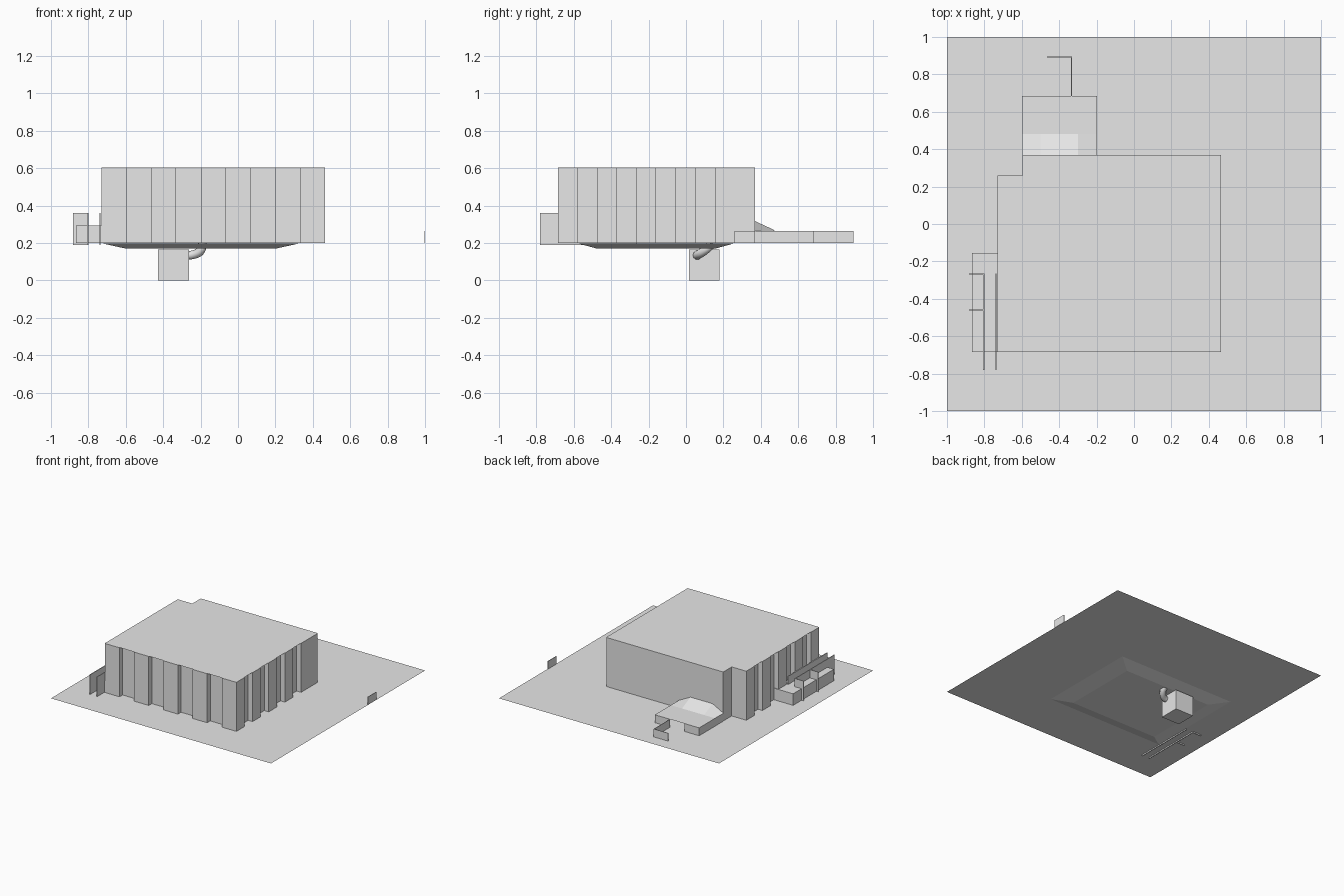
import bpy

cube = bpy.data.objects.get("Cube")
if cube:
    bpy.data.objects.remove(cube, do_unlink=True)

grey = bpy.data.materials.new("plain grey")
grey.use_nodes = True
colour = (0.8, 0.8, 0.8, 1)
grey.diffuse_color = colour
grey.node_tree.nodes["Principled BSDF"].inputs["Base Color"].default_value = colour

GROUND, ROOF, DECK = 0.2, 0.605, 0.265
WEST, EAST, SOUTH, NORTH = -0.73, 0.465, -0.685, 0.37


def mesh(name, verts, faces):
    data = bpy.data.meshes.new(name)
    data.from_pydata(verts, [], faces)
    data.materials.append(grey)
    obj = bpy.data.objects.new(name, data)
    bpy.context.collection.objects.link(obj)
    return obj


def loft(name, low, z0, high, z1):
    """Closed solid between two outlines with equal point counts."""
    n = len(low)
    verts = [(x, y, z0) for x, y in low] + [(x, y, z1) for x, y in high]
    sides = [(i, (i + 1) % n, n + (i + 1) % n, n + i) for i in range(n)]
    return mesh(name, verts, sides + [tuple(reversed(range(n))), tuple(range(n, 2 * n))])


def rect(x0, x1, y0, y1):
    return [(x0, y0), (x1, y0), (x1, y1), (x0, y1)]


def box(name, x0, x1, y0, y1, z0, z1):
    r = rect(x0, x1, y0, y1)
    return loft(name, r, z0, r, z1)


def sheet(name, outline, z):
    return mesh(name, [(x, y, z) for x, y in outline], [tuple(range(len(outline)))])


# Ground sheet
sheet("ground_sheet", rect(-1, 1, -1, 1), GROUND)

# Hall walls: pilasters alternate with shallow recesses on three sides
recess = 0.04
step_x, step_y = (EAST - WEST) / 9, 0.105
xs = [WEST + step_x * k for k in range(10)]
ys = [SOUTH + step_y * k for k in range(10)]


def bays(values):
    """Positions along a wall with inward offsets, corners left out."""
    out = []
    for k, v in enumerate(values[1:-1], 1):
        out += [(v, 0), (v, recess)] if k % 2 else [(v, recess), (v, 0)]
    return out


outline = [(WEST, SOUTH)]
outline += [(x, SOUTH + d) for x, d in bays(xs)]
outline += [(EAST, SOUTH)]
outline += [(EAST - d, y) for y, d in bays(ys)]
outline += [(EAST, NORTH), (xs[1], NORTH), (xs[1], ys[-1]), (WEST, ys[-1])]
outline += [(WEST + d, y) for y, d in reversed(bays(ys))]
loft("hall_walls", outline, GROUND, outline, ROOF - 0.002)

# Flat roof with a notched corner
sheet("roof", [(WEST, SOUTH), (EAST, SOUTH), (EAST, NORTH), (xs[1], NORTH),
               (xs[1], ys[-1]), (WEST, ys[-1])], ROOF)

# Shallow tapered basin beneath the hall
loft("basin", rect(xs[1], xs[7], ys[2], ys[8]), 0.17,
     rect(xs[0], xs[8], ys[1], ys[9]), GROUND - 0.001)

# Rear deck with an opening in its back wall
deck_x = [xs[k] for k in (1, 2, 3, 4)]
back = 0.685
sheet("deck_top", rect(deck_x[0], deck_x[3], NORTH, back), DECK)
for i, x in enumerate((deck_x[0], deck_x[3])):
    box(f"deck_side_{i}", x - 0.002, x + 0.002, NORTH, back, GROUND, DECK)
for i in (0, 2):
    box(f"deck_back_{i}", deck_x[i], deck_x[i + 1], back - 0.004, back, GROUND, DECK)

# Entry screen behind the deck
box("entry_screen", deck_x[1], deck_x[2], 0.891, 0.895, GROUND, DECK)
box("entry_side", deck_x[2] - 0.004, deck_x[2], back, 0.895, GROUND, DECK)

# Hipped slope where the deck meets the hall
slope_x = (-0.6, -0.5, -0.3, -0.2)
ridge = [(x, NORTH, z) for x, z in zip(slope_x, (DECK, 0.317, 0.317, DECK))]
foot = [(x, 0.48, DECK + 0.001) for x in slope_x]
mesh("deck_slope", ridge + foot, [(i + 1, i, i + 4, i + 5) for i in range(3)])

# Small free panel on the ground's edge
box("edge_panel", 0.996, 1, 0.26, 0.37, GROUND, DECK)

# Loading dock with fins
box("loading_dock", -0.865, WEST + recess, SOUTH, -0.155, GROUND, 0.295)
for i, x in enumerate((-0.803, -0.738)):
    box(f"dock_fin_{i}", x - 0.003, x + 0.003, -0.78, -0.265, 0.19, 0.362)
for i, y in enumerate((-0.268, -0.46)):
    box(f"dock_divider_{i}", -0.882, -0.803, y - 0.003, y + 0.003, 0.19, 0.362)

# Pump box and bent pipe under the basin
box("pump_box", -0.428, -0.262, 0.015, 0.18, 0, 0.165)
curve = bpy.data.curves.new("bent_pipe", "CURVE")
curve.dimensions = "3D"
curve.bevel_depth = 0.024
curve.bevel_resolution = 3
curve.use_fill_caps = True
path = [(-0.29, 0.06, 0.135), (-0.24, 0.065, 0.138), (-0.2, 0.1, 0.16), (-0.19, 0.14, 0.195)]
spline = curve.splines.new("BEZIER")
spline.bezier_points.add(len(path) - 1)
for point, co in zip(spline.bezier_points, path):
    point.co = co
    point.handle_left_type = point.handle_right_type = "AUTO"
curve.materials.append(grey)
bpy.context.collection.objects.link(bpy.data.objects.new("bent_pipe", curve))
